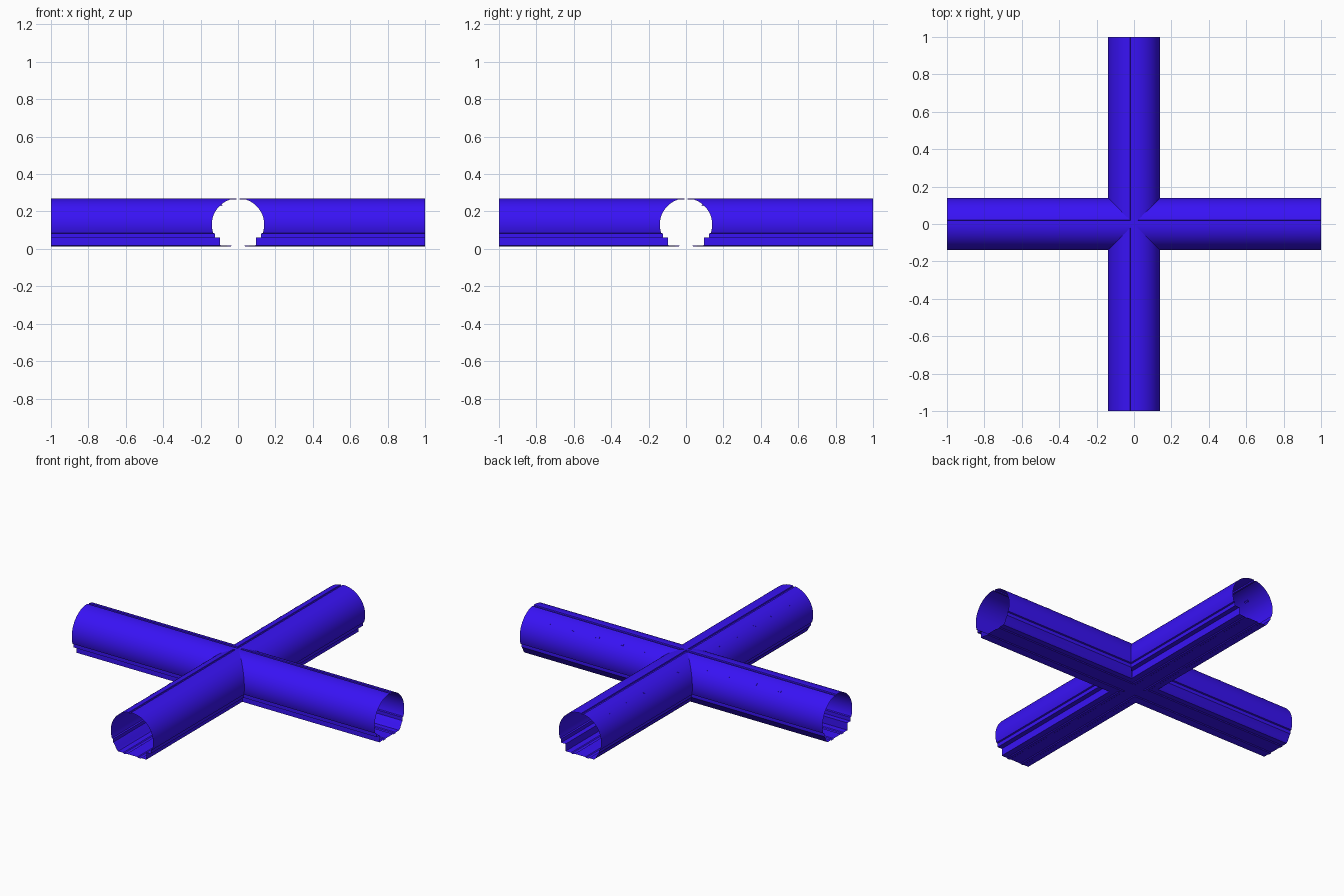
import bpy, bmesh, math
from mathutils import Matrix, Vector

if "Cube" in bpy.data.objects:
    bpy.data.objects.remove(bpy.data.objects["Cube"])

R, CZ = 0.14, 0.13

blue = bpy.data.materials.new("tunnel_blue")
blue.diffuse_color = (0.04, 0.006, 0.92, 1)
blue.use_nodes = True
blue.node_tree.nodes["Principled BSDF"].inputs["Base Color"].default_value = blue.diffuse_color


def arc(a0, a1, n, r=R):
    """Points (across, height) on the bore between two angles in degrees."""
    out = []
    for i in range(n + 1):
        a = math.radians(a0 + (a1 - a0) * i / n)
        out.append((r * math.cos(a), CZ + r * math.sin(a)))
    return out


# Open cross-section: floor channels, stepped wall, vault with groove, walkway ledge
section = [(-0.095, 0.017), (-0.06, 0.017), (-0.055, 0.013), (-0.04, 0.013),
           (-0.035, 0.017), (0.035, 0.017), (0.04, 0.013), (0.055, 0.013),
           (0.06, 0.017), (0.092, 0.017), (0.104, 0.03), (0.119, 0.058),
           (0.124, 0.062), (0.124, 0.082)]
section += arc(-19, 81, 20)
section += [(0.02, 0.263), (0.009, 0.263)]
section += arc(87, 199, 24)
section += [(-0.124, 0.082), (-0.124, 0.06), (-0.095, 0.06)]


def finish(bm, name, turn):
    me = bpy.data.meshes.new(name)
    bm.to_mesh(me)
    bm.free()
    me.materials.append(blue)
    ob = bpy.data.objects.new(name, me)
    bpy.context.collection.objects.link(ob)
    ob.rotation_euler.z = turn
    # opposite arm
    mod = ob.modifiers.new("opposite_arm", 'MIRROR')
    mod.use_axis[0] = True
    mod.use_mirror_merge = False
    bpy.ops.object.select_all(action='DESELECT')
    ob.select_set(True)
    bpy.context.view_layer.objects.active = ob
    bpy.ops.object.shade_smooth_by_angle(angle=math.radians(30))
    return ob


def tunnel(name, turn):
    bm = bmesh.new()
    near = [bm.verts.new((0, t, z)) for t, z in section]
    far = [bm.verts.new((1, t, z)) for t, z in section]
    n = len(section)
    for i in range(n):
        j = (i + 1) % n
        bm.faces.new((near[i], near[j], far[j], far[i]))
    bmesh.ops.recalc_face_normals(bm, faces=bm.faces)
    # mitre the arm where it meets its neighbours
    for s in (1, -1):
        bmesh.ops.bisect_plane(bm, geom=bm.verts[:] + bm.edges[:] + bm.faces[:],
                               plane_co=(0, 0, 0), plane_no=Vector((1, s, 0)).normalized(),
                               clear_inner=True)
    # make the normals face outwards
    bm.normal_update()
    top = max(bm.faces, key=lambda f: f.calc_center_median().z)
    if top.normal.z < 0:
        bmesh.ops.reverse_faces(bm, faces=bm.faces)
    finish(bm, name, turn)


def lamps(name, turn):
    bm = bmesh.new()
    a = math.radians(49)
    for x in (0.2, 0.36, 0.52, 0.68, 0.84):
        m = (Matrix.Translation((x, (R - 0.003) * math.cos(a), CZ + (R - 0.003) * math.sin(a)))
             @ Matrix.Rotation(a, 4, 'X') @ Matrix.Diagonal((0.025, 0.008, 0.01, 1)))
        bmesh.ops.create_cube(bm, size=1, matrix=m)
    finish(bm, name, turn)


for label, turn in (("cross", 0), ("long", math.pi / 2)):
    tunnel(label + "_tunnel_arms", turn)
    lamps(label + "_wall_lamps", turn)
